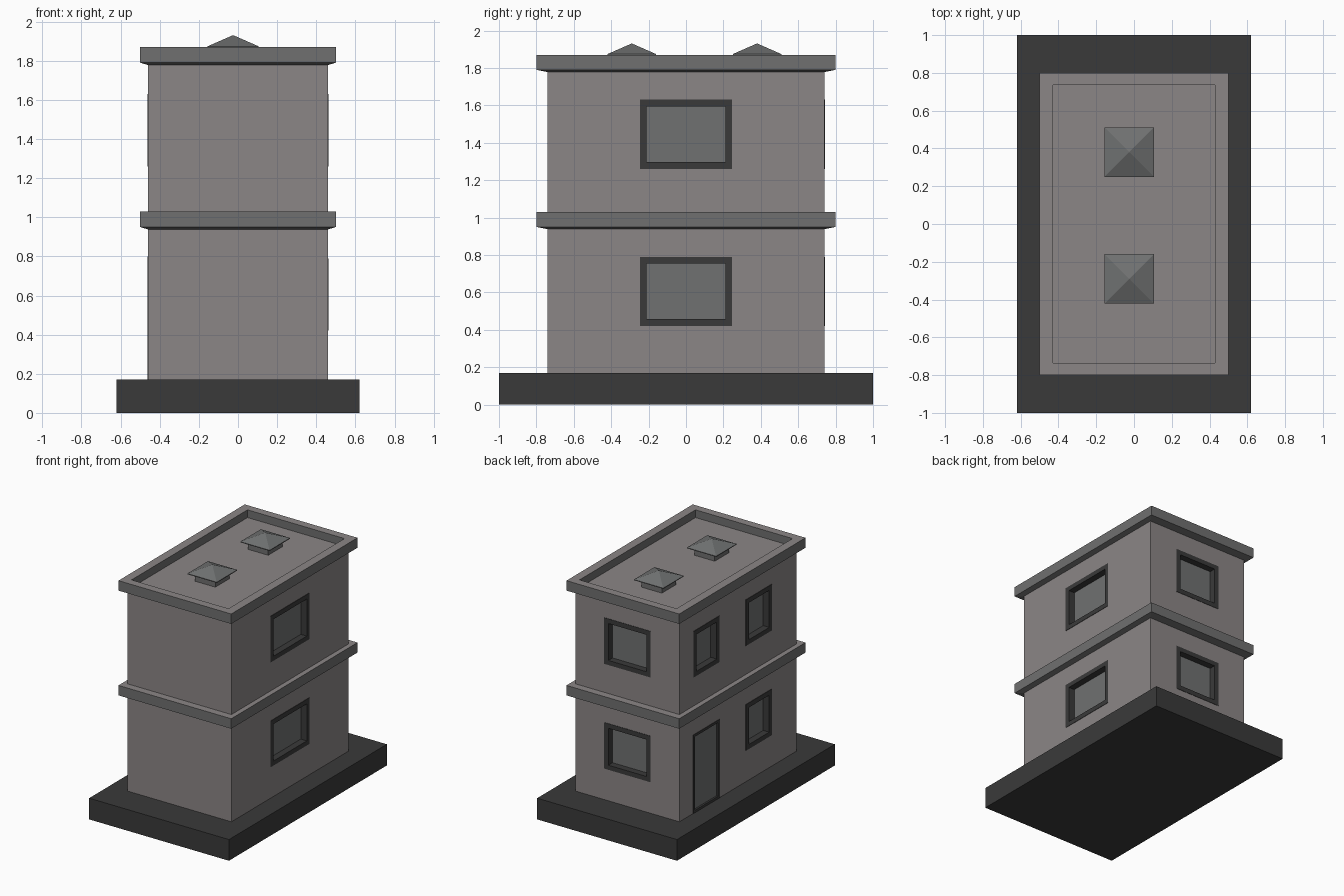
import bpy, bmesh
from mathutils import Matrix, Vector

if "Cube" in bpy.data.objects:
    bpy.data.objects.remove(bpy.data.objects["Cube"])


def material(name, rgb):
    m = bpy.data.materials.new(name)
    m.diffuse_color = (*rgb, 1)
    m.use_nodes = True
    m.node_tree.nodes["Principled BSDF"].inputs["Base Color"].default_value = m.diffuse_color
    return m


WALL = material("wall_grey", (0.26, 0.24, 0.24))
TRIM = material("trim_grey", (0.16, 0.16, 0.16))
DARK = material("dark_grey", (0.042, 0.042, 0.042))
GLASS = material("glass_grey", (0.16, 0.165, 0.165))


def loft(name, rings, mats, matrix=Matrix(), closed=False, light_top=False):
    """Skin rectangles given as (half width, half depth, height)."""
    bm = bmesh.new()
    loops = [[bm.verts.new((sx * hx, sy * hy, z))
              for sx, sy in ((-1, -1), (1, -1), (1, 1), (-1, 1))]
             for hx, hy, z in rings]
    pairs = list(zip(loops, loops[1:]))
    if closed:
        pairs.append((loops[-1], loops[0]))
    else:
        bm.faces.new(loops[0])
        bm.faces.new(loops[-1])
    for a, b in pairs:
        for i in range(4):
            j = (i + 1) % 4
            bm.faces.new((a[i], a[j], b[j], b[i]))
    bmesh.ops.remove_doubles(bm, verts=bm.verts, dist=1e-5)
    bmesh.ops.recalc_face_normals(bm, faces=bm.faces)
    if light_top:
        for f in bm.faces:
            f.material_index = int(f.normal.z > 0.9)
    bm.transform(matrix)
    me = bpy.data.meshes.new(name)
    bm.to_mesh(me)
    bm.free()
    for m in mats:
        me.materials.append(m)
    ob = bpy.data.objects.new(name, me)
    bpy.context.collection.objects.link(ob)
    return ob


# Plinth and main wall block (its top is the sunken roof floor)
loft("plinth", [(0.62, 1, 0), (0.62, 1, 0.17)], [DARK])
walls = loft("walls", [(0.46, 0.74, 0.165), (0.46, 0.74, 1.808)], [WALL])

# Cornices with sloped undersides; the upper one forms the parapet
loft("floor_cornice", [(0.46, 0.74, 0.938), (0.5, 0.8, 0.95), (0.5, 0.8, 1.03),
                       (0.46, 0.74, 1.03)], [TRIM, WALL], closed=True, light_top=True)
loft("roof_cornice", [(0.46, 0.74, 1.778), (0.5, 0.8, 1.79), (0.5, 0.8, 1.87),
                      (0.43, 0.735, 1.87), (0.43, 0.735, 1.80)],
     [TRIM, WALL], closed=True, light_top=True)

# Roof skylights: curb and pyramid cap
for n, y in enumerate((-0.29, 0.38)):
    at = Matrix.Translation((-0.025, y, 0))
    loft(f"skylight_curb_{n}", [(0.09, 0.09, 1.80), (0.09, 0.09, 1.872)], [TRIM], at)
    loft(f"skylight_cap_{n}", [(0.13, 0.13, 1.868), (0.13, 0.13, 1.874), (0.002, 0.002, 1.93)],
         [GLASS], at)


def opening(name, centre, normal, hw, hh, border, recess):
    """Frame and recessed panel set in a pocket cut into the walls."""
    n, v = Vector(normal), Vector((0, 0, 1))
    u = v.cross(n)
    mat = Matrix.Translation(centre) @ Matrix((u, v, n)).transposed().to_4x4()
    back = -recess - 0.012
    cutter = loft("cutter", [(hw - 0.005, hh - 0.005, back), (hw - 0.005, hh - 0.005, 0.1)],
                  [WALL], mat)
    mod = walls.modifiers.new("pocket", 'BOOLEAN')
    mod.operation, mod.solver, mod.object = 'DIFFERENCE', 'EXACT', cutter
    cutters.append(cutter)
    iw, ih = hw - border, hh - border
    loft(name + "_frame", [(hw, hh, 0.003), (iw, ih, 0.003), (iw, ih, back), (hw, hh, back)],
         [DARK], mat, closed=True)
    loft(name + "_panel", [(iw, ih, back), (iw, ih, -recess)], [GLASS], mat)


cutters = []
# Windows on both storeys of the right, back and left sides
for floor, z in (("lower", 0.605), ("upper", 1.445)):
    opening(f"{floor}_right_window", (0.46, 0, z), (1, 0, 0), 0.247, 0.185, 0.037, 0.05)
    opening(f"{floor}_back_window", (0, 0.74, z), (0, 1, 0), 0.205, 0.185, 0.037, 0.05)
    opening(f"{floor}_left_window", (-0.46, -0.265, z), (-1, 0, 0), 0.165, 0.185, 0.037, 0.05)
opening("upper_left_rear_window", (-0.46, 0.4, 1.445), (-1, 0, 0), 0.165, 0.185, 0.037, 0.05)
# Door on the left side
opening("door", (-0.46, 0.4, 0.485), (-1, 0, 0), 0.167, 0.315, 0.02, 0.012)

# Bake the pockets into the walls and drop the cutters
bpy.context.view_layer.update()
cut = bpy.data.meshes.new_from_object(walls.evaluated_get(bpy.context.evaluated_depsgraph_get()))
walls.modifiers.clear()
walls.data = cut
for c in cutters:
    bpy.data.objects.remove(c)
